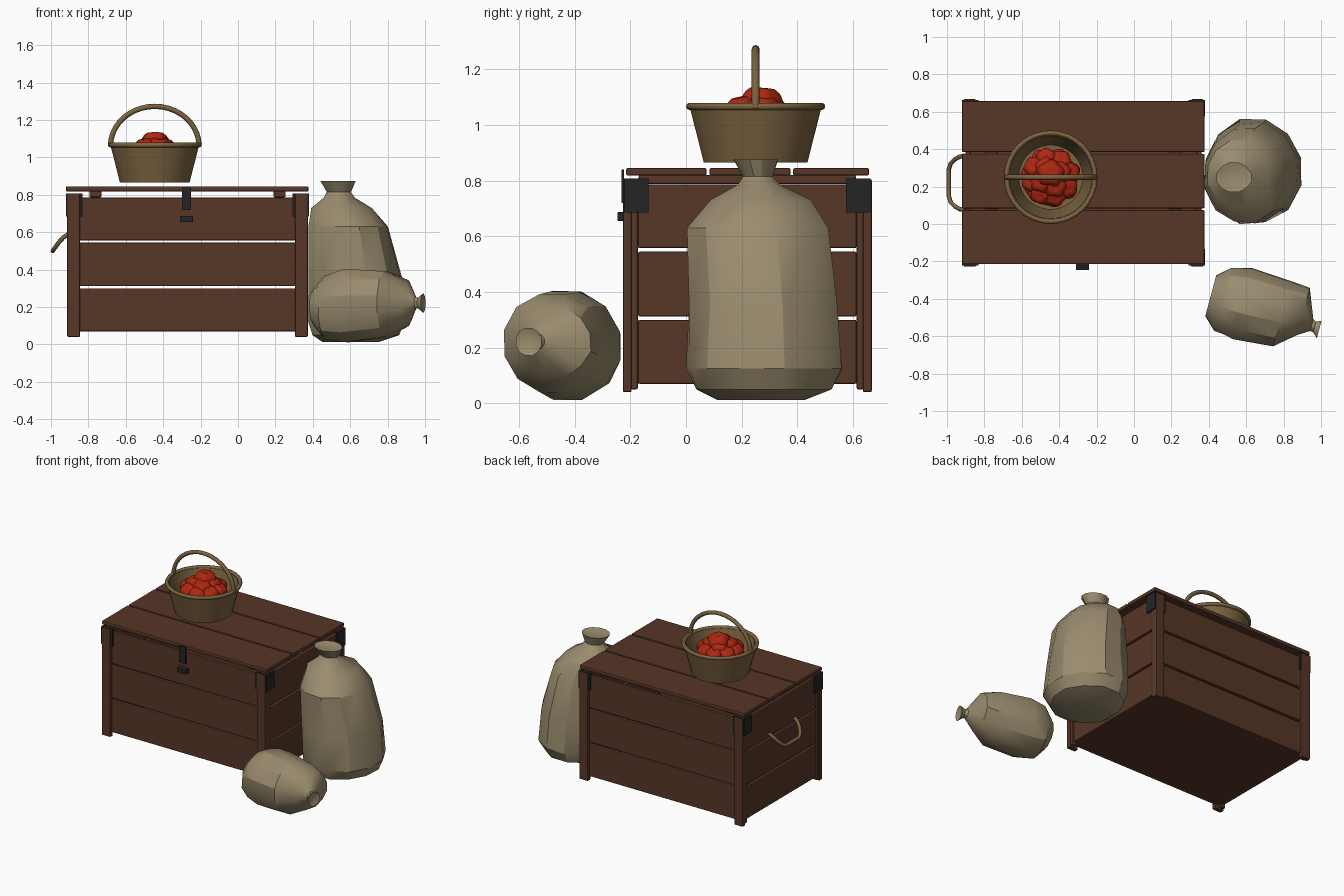
import bpy, bmesh, math, random
from mathutils import Vector, Matrix

random.seed(4)
cube = bpy.data.objects.get("Cube")
if cube:
    bpy.data.objects.remove(cube, do_unlink=True)


def material(name, rgb):
    m = bpy.data.materials.new(name)
    m.use_nodes = True
    m.diffuse_color = (*rgb, 1)
    bsdf = next(n for n in m.node_tree.nodes if n.type == 'BSDF_PRINCIPLED')
    bsdf.inputs["Base Color"].default_value = (*rgb, 1)
    bsdf.inputs["Roughness"].default_value = 0.9
    return m


WOOD = material("dark_wood", (0.095, 0.037, 0.020))
IRON = material("black_iron", (0.018, 0.018, 0.018))
WICKER = material("wicker", (0.20, 0.125, 0.050))
CLOTH = material("sack_cloth", (0.32, 0.26, 0.155))
RED = material("tomato_red", (0.42, 0.020, 0.006))


def finish(bm, name, mat, smooth=None):
    bmesh.ops.recalc_face_normals(bm, faces=bm.faces[:])
    me = bpy.data.meshes.new(name)
    bm.to_mesh(me)
    bm.free()
    me.materials.append(mat)
    ob = bpy.data.objects.new(name, me)
    bpy.context.collection.objects.link(ob)
    if smooth:
        bpy.ops.object.select_all(action='DESELECT')
        ob.select_set(True)
        bpy.context.view_layer.objects.active = ob
        bpy.ops.object.shade_smooth_by_angle(angle=math.radians(smooth))
    return ob


def box(name, x, y, z, mat=WOOD, bevel=0.006):
    """Box from (min, max) ranges, with softened edges."""
    lo, hi = Vector((x[0], y[0], z[0])), Vector((x[1], y[1], z[1]))
    bm = bmesh.new()
    size = Matrix.Diagonal((*(hi - lo), 1))
    bmesh.ops.create_cube(bm, size=1, matrix=Matrix.Translation((lo + hi) / 2) @ size)
    ob = finish(bm, name, mat)
    if bevel:
        mod = ob.modifiers.new("soft_edges", 'BEVEL')
        mod.width, mod.segments = bevel, 2
    return ob


def loft(name, rings, u, v, mat, sides=12, jitter=0.0, smooth=30):
    """Skin over rings of (centre, radius along u, radius along v), capped at both ends."""
    bm = bmesh.new()
    u, v = Vector(u), Vector(v)
    loops = []
    for centre, ru, rv in rings:
        loop = []
        for i in range(sides):
            a = math.tau * (i + 0.5) / sides
            k = 1 + random.uniform(-jitter, jitter)
            p = Vector(centre) + k * (u * ru * math.cos(a) + v * rv * math.sin(a))
            loop.append(bm.verts.new(p))
        loops.append(loop)
    for a, b in zip(loops, loops[1:]):
        for i in range(sides):
            j = (i + 1) % sides
            bm.faces.new((a[i], a[j], b[j], b[i]))
    bm.faces.new(loops[0])
    bm.faces.new(loops[-1])
    return finish(bm, name, mat, smooth)


def tube(name, points, radius, mat, closed=False):
    """Round rod swept along points."""
    cu = bpy.data.curves.new(name, 'CURVE')
    cu.dimensions = '3D'
    cu.bevel_depth, cu.bevel_resolution, cu.use_fill_caps = radius, 2, True
    sp = cu.splines.new('POLY')
    sp.points.add(len(points) - 1)
    for sp_point, p in zip(sp.points, points):
        sp_point.co = (*p, 1)
    sp.use_cyclic_u = closed
    sp.use_smooth = True
    cu.materials.append(mat)
    ob = bpy.data.objects.new(name, cu)
    bpy.context.collection.objects.link(ob)


# Crate: mirrored about its own centre
CX, CY = -0.27, 0.22


def span(c, sign, near, far):
    return tuple(sorted((c + sign * near, c + sign * far)))


rows = [(0.07, 0.30), (0.312, 0.545), (0.557, 0.785)]
for s, face in ((-1, "front"), (1, "back")):
    for i, z in enumerate(rows):
        box(f"{face}_plank_{i}", (CX - 0.59, CX + 0.59), span(CY, s, 0.405, 0.43), z)
for s, face in ((-1, "right"), (1, "left")):
    for i, z in enumerate(rows):
        box(f"{face}_plank_{i}", span(CX, s, 0.605, 0.63), (CY - 0.392, CY + 0.392), z)

# Corner posts and iron brackets
for sx, side in ((-1, "right"), (1, "left")):
    for sy, face in ((-1, "front"), (1, "back")):
        tag = f"{face}_{side}"
        box(tag + "_post", span(CX, sx, 0.575, 0.643), span(CY, sy, 0.415, 0.447), (0.04, 0.805))
        box(tag + "_side_post", span(CX, sx, 0.605, 0.64), span(CY, sy, 0.393, 0.418), (0.05, 0.80))
        box(tag + "_bracket_side", span(CX, sx, 0.636, 0.65), span(CY, sy, 0.355, 0.443),
            (0.685, 0.807), IRON, 0)
        box(tag + "_bracket_face", span(CX, sx, 0.562, 0.65), span(CY, sy, 0.425, 0.443),
            (0.685, 0.807), IRON, 0)

box("crate_floor", (CX - 0.62, CX + 0.62), (CY - 0.42, CY + 0.42), (0.072, 0.09))

# Lid boards and the battens beneath them
for i, y in enumerate([(-0.215, 0.074), (0.084, 0.375), (0.385, 0.657)]):
    box(f"lid_board_{i}", (-0.92, 0.377), y, (0.818, 0.845))
for s in (-1, 1):
    box("lid_batten", span(CX, s, 0.46, 0.525), (CY - 0.39, CY + 0.39), (0.787, 0.82))

# Latch
box("latch_strap", (-0.30, -0.25), (-0.232, -0.222), (0.72, 0.84), IRON, 0)
box("latch_catch", (-0.31, -0.24), (-0.246, -0.205), (0.655, 0.687), IRON, 0.003)

# Rope handle on the crate's end
rope = []
for i in range(13):
    a = math.pi * i / 12
    out = min(1, 1.25 * math.sin(a))
    rope.append((-0.905 - 0.085 * out, CY + 0.145 * math.cos(a), 0.59 - 0.09 * out ** 1.5))
tube("rope_handle", rope, 0.012, WICKER)

# Basket: outer wall, rim, inner wall and floor in one skin
BX, BY = -0.445, 0.25
profile = [(0.865, 0.187), (1.065, 0.238), (1.065, 0.222), (0.885, 0.172)]
loft("basket", [((BX, BY, z), r, r) for z, r in profile], (1, 0, 0), (0, 1, 0), WICKER, 32)
tube("basket_rim", [(BX + 0.237 * math.cos(math.tau * i / 32),
                     BY + 0.237 * math.sin(math.tau * i / 32), 1.066) for i in range(32)],
     0.013, WICKER, True)
tube("basket_handle", [(BX + 0.237 * math.cos(math.pi * i / 20), BY,
                        1.06 + 0.213 * math.sin(math.pi * i / 20)) for i in range(21)],
     0.014, WICKER)


# Tomatoes: lobed, flattened balls
def tomato(x, y, z, r):
    bm = bmesh.new()
    bmesh.ops.create_uvsphere(bm, u_segments=20, v_segments=10, radius=1)
    turn = random.uniform(0, math.tau)
    for v in bm.verts:
        flat = math.hypot(v.co.x, v.co.y)
        k = 1 + 0.09 * flat * math.cos(5 * math.atan2(v.co.y, v.co.x))
        dimple = 0.25 * max(0, 1 - flat / 0.5)
        v.co = Vector((v.co.x * k, v.co.y * k, v.co.z * (0.8 - dimple)))
    tilt = Matrix.Rotation((x - BX) * 4, 4, 'Y') @ Matrix.Rotation((BY - y) * 4, 4, 'X')
    bm.transform(Matrix.Translation((x, y, z)) @ tilt @ Matrix.Rotation(turn, 4, 'Z')
                 @ Matrix.Scale(r, 4))
    finish(bm, "tomato", RED, 50)


tomato(BX, BY + 0.02, 1.085, 0.072)
for count, dist, z, r in ((4, 0.055, 1.06, 0.06), (8, 0.105, 1.03, 0.055), (7, 0.09, 0.95, 0.07)):
    for i in range(count):
        a = math.tau * (i + 0.3) / count
        tomato(BX + dist * math.cos(a), BY + dist * math.sin(a), z, r)

# Standing sack, tied at the neck
big = [((0.60, 0.27, 0.012), 0.15, 0.16), ((0.63, 0.28, 0.05), 0.235, 0.245),
       ((0.635, 0.28, 0.125), 0.265, 0.285), ((0.628, 0.275, 0.35), 0.255, 0.273),
       ((0.59, 0.257, 0.63), 0.218, 0.258), ((0.555, 0.267, 0.73), 0.165, 0.185),
       ((0.54, 0.262, 0.785), 0.085, 0.078), ((0.54, 0.258, 0.815), 0.066, 0.055),
       ((0.535, 0.25, 0.875), 0.096, 0.082), ((0.535, 0.25, 0.865), 0.06, 0.05)]
loft("standing_sack", big, (1, 0, 0), (0, 1, 0), CLOTH, 12, 0.025)

# Lying sack, with its neck toward the left
small = [((0.41, -0.385, 0.20), 0.115, 0.10), ((0.475, -0.40, 0.20), 0.18, 0.175),
         ((0.58, -0.425, 0.207), 0.20, 0.20), ((0.79, -0.48, 0.215), 0.185, 0.182),
         ((0.905, -0.47, 0.22), 0.135, 0.125), ((0.95, -0.54, 0.222), 0.034, 0.032),
         ((0.965, -0.55, 0.222), 0.03, 0.03), ((0.99, -0.565, 0.222), 0.05, 0.052),
         ((0.982, -0.56, 0.222), 0.03, 0.03)]
loft("lying_sack", small, (0.26, 0.965, 0), (0, 0, 1), CLOTH, 12, 0.025)
